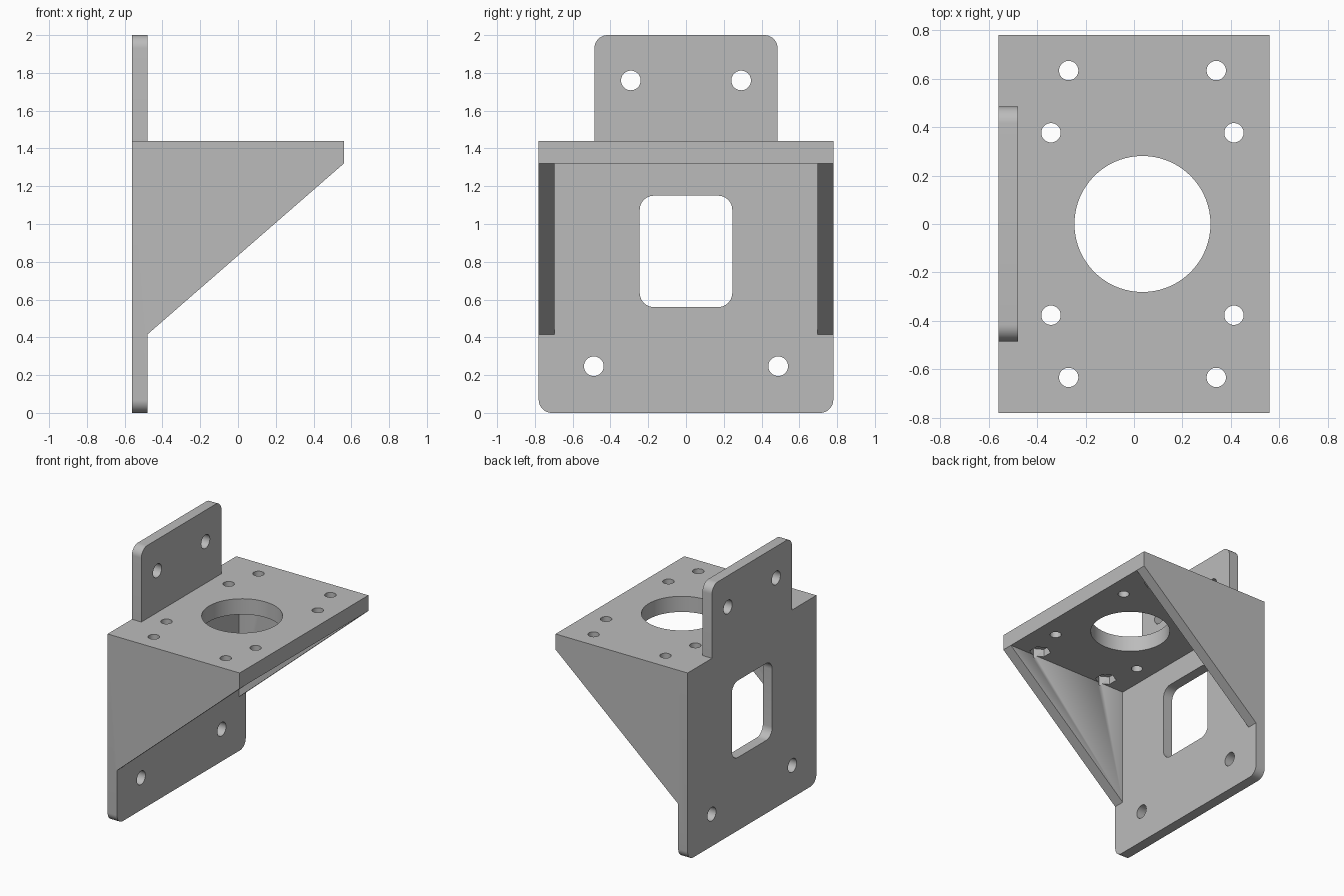
import bpy, bmesh, math
from mathutils import Matrix, Vector

if "Cube" in bpy.data.objects:
    bpy.data.objects.remove(bpy.data.objects["Cube"], do_unlink=True)

# Single matte grey
grey = bpy.data.materials.new("plain grey")
grey.use_nodes = True
colour = (0.5, 0.5, 0.5, 1)
grey.diffuse_color = colour
grey.node_tree.nodes["Principled BSDF"].inputs["Base Color"].default_value = colour

# Profile planes: (u, v, depth) to world axes
AXES = {
    "x": lambda u, v, d: (d, u, v),
    "y": lambda u, v, d: (u, d, v),
    "z": lambda u, v, d: (u, v, d),
}


def prism(name, outline, axis, start, end):
    """Extrude a closed 2D outline along an axis."""
    bm = bmesh.new()
    place = AXES[axis]
    face = bm.faces.new([bm.verts.new(place(u, v, start)) for u, v in outline])
    extruded = bmesh.ops.extrude_face_region(bm, geom=[face])
    tops = [g for g in extruded["geom"] if isinstance(g, bmesh.types.BMVert)]
    bmesh.ops.translate(bm, verts=tops, vec=Vector(place(0, 0, end - start)))
    bmesh.ops.recalc_face_normals(bm, faces=bm.faces)
    mesh = bpy.data.meshes.new(name)
    bm.to_mesh(mesh)
    bm.free()
    mesh.materials.append(grey)
    obj = bpy.data.objects.new(name, mesh)
    bpy.context.collection.objects.link(obj)
    return obj


def circle(u, v, radius, sides=40, turn=0.0):
    angles = [turn + math.tau * i / sides for i in range(sides)]
    return [(u + radius * math.cos(a), v + radius * math.sin(a)) for a in angles]


def rounded(corners, steps=10):
    """Outline from (u, v, radius) corners at right angles, counter-clockwise."""
    points = []
    for i, (u, v, r) in enumerate(corners):
        here = Vector((u, v))
        if r == 0:
            points.append((u, v))
            continue
        back = (Vector(corners[i - 1][:2]) - here).normalized()
        ahead = (Vector(corners[(i + 1) % len(corners)][:2]) - here).normalized()
        centre = here + (back + ahead) * r
        for k in range(steps + 1):
            a = math.pi / 2 * k / steps
            points.append(tuple(centre - ahead * r * math.cos(a) - back * r * math.sin(a)))
    return points


def combine(target, tool, operation):
    """Apply a boolean and discard the tool."""
    mod = target.modifiers.new(operation, "BOOLEAN")
    mod.operation, mod.solver, mod.object = operation, "EXACT", tool
    graph = bpy.context.evaluated_depsgraph_get()
    result = bpy.data.meshes.new_from_object(target.evaluated_get(graph))
    target.modifiers.clear()
    target.data = result
    bpy.data.objects.remove(tool, do_unlink=True)


BACK, INNER, FRONT = -0.56, -0.48, 0.56
HALF, TAB, GUSSET = 0.78, 0.485, 0.697
UNDER, SHELF, TOP = 1.32, 1.44, 2.0
ROUND = 0.07

# Side silhouette: upright plate, shelf and sloping gusset edge
side = [(BACK, -0.1), (INNER, -0.1), (INNER, 0.415), (FRONT, UNDER),
        (FRONT, SHELF), (INNER, SHELF), (INNER, TOP + 0.1), (BACK, TOP + 0.1)]
bracket = prism("mounting_bracket", side, "y", -1, 1)

# Plate silhouette with rounded feet and upper tab
plate = [(-HALF, 0, ROUND), (HALF, 0, ROUND), (HALF, SHELF, 0), (TAB, SHELF, 0),
         (TAB, TOP, ROUND), (-TAB, TOP, ROUND), (-TAB, SHELF, 0), (-HALF, SHELF, 0)]
combine(bracket, prism("plate_outline", rounded(plate), "x", -1, 1), "INTERSECT")

# Open space between the two gussets
space = [(INNER, 0.1), (1, 0.1), (1, UNDER), (INNER, UNDER)]
combine(bracket, prism("gusset_space", space, "y", -GUSSET, GUSSET), "DIFFERENCE")

# Rounded window in the upright plate
window = [(-0.245, 0.56, 0.075), (0.245, 0.56, 0.075),
          (0.245, 1.15, 0.075), (-0.245, 1.15, 0.075)]
combine(bracket, prism("window", rounded(window), "x", -0.7, -0.4), "DIFFERENCE")

# Large shelf opening
MID = 0.035
combine(bracket, prism("opening", circle(MID, 0, 0.281, 96), "z", 1.2, 1.6), "DIFFERENCE")

for s in (-1, 1):
    # Plate screw holes
    for y, z in ((0.292, 1.76), (0.488, 0.247)):
        combine(bracket, prism("hole", circle(s * y, z, 0.052), "x", -0.7, -0.4), "DIFFERENCE")
    for t in (-1, 1):
        # Shelf screw holes, the outer ones with hexagonal nut pockets below
        for x, y in ((0.305, 0.634), (0.378, 0.377)):
            hole = circle(MID + s * x, t * y, 0.04)
            combine(bracket, prism("hole", hole, "z", 1.25, 1.6), "DIFFERENCE")
        pocket = circle(MID + s * 0.305, t * 0.634, 0.075, 6, math.pi / 6)
        combine(bracket, prism("nut_pocket", pocket, "z", UNDER - 0.02, UNDER + 0.06), "DIFFERENCE")

# Smooth rounded walls, crisp edges
bpy.ops.object.select_all(action="DESELECT")
bracket.select_set(True)
bpy.context.view_layer.objects.active = bracket
bpy.ops.object.shade_smooth_by_angle(angle=math.radians(30))
